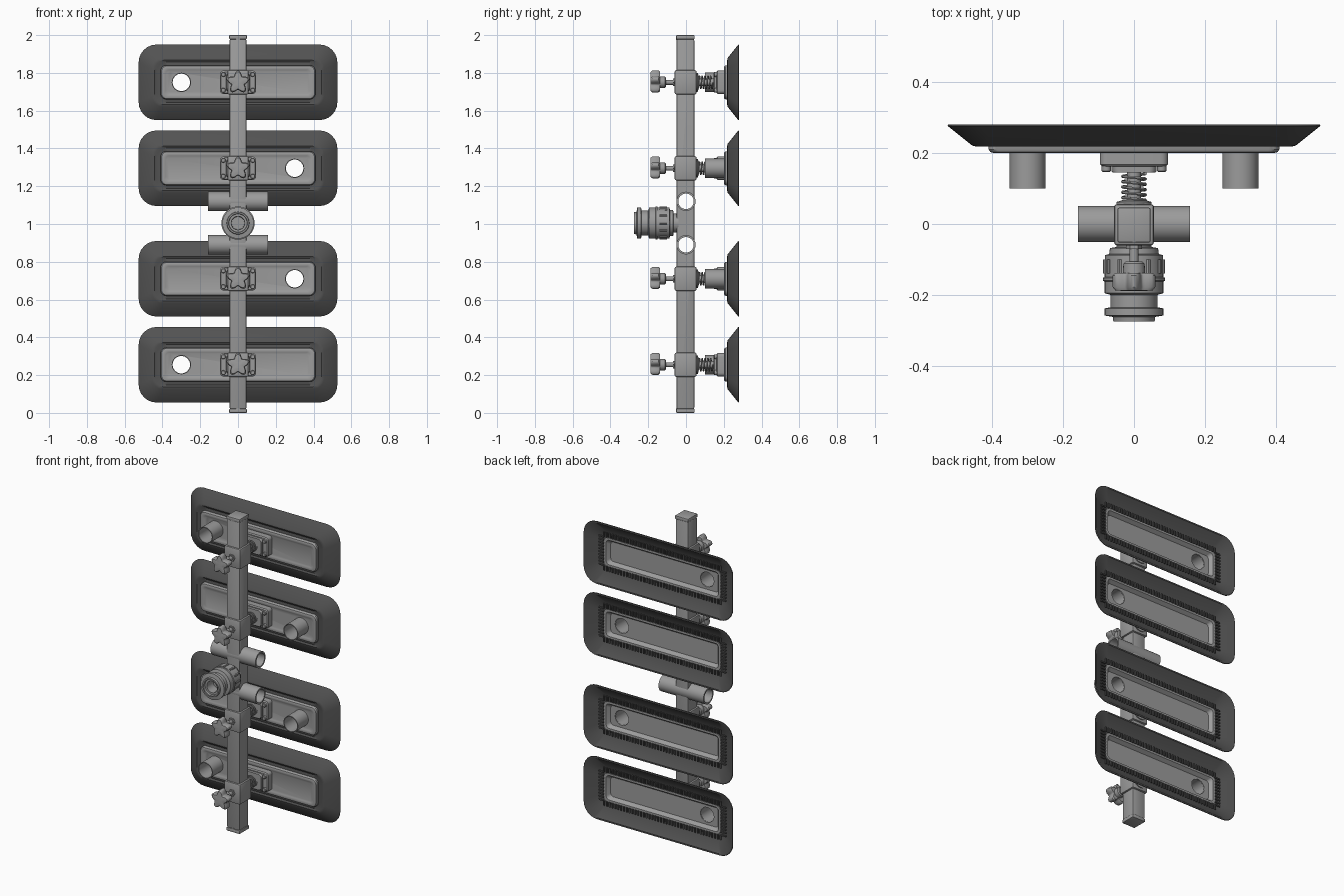
import bpy, bmesh, math
from math import sin, cos, pi

if "Cube" in bpy.data.objects:
    bpy.data.objects.remove(bpy.data.objects["Cube"])


def material(name, v):
    m = bpy.data.materials.new(name)
    m.diffuse_color = (v, v, v, 1)
    m.use_nodes = True
    m.node_tree.nodes["Principled BSDF"].inputs["Base Color"].default_value = m.diffuse_color
    return m


METAL = material("grey metal", 0.33)
RUBBER = material("dark rubber", 0.085)


def finish(name, bm, mat):
    bmesh.ops.recalc_face_normals(bm, faces=bm.faces)
    me = bpy.data.meshes.new(name)
    bm.to_mesh(me)
    bm.free()
    me.materials.append(mat)
    ob = bpy.data.objects.new(name, me)
    bpy.context.collection.objects.link(ob)
    return ob


def skin(name, rings, mat=METAL, closed=False):
    """Join equal rings of points; cap the ends or close the loop."""
    bm = bmesh.new()
    vs = [[bm.verts.new(p) for p in r] for r in rings]
    n = len(vs[0])
    for i in range(len(vs) if closed else len(vs) - 1):
        a, b = vs[i], vs[(i + 1) % len(vs)]
        for j in range(n):
            k = (j + 1) % n
            bm.faces.new((a[j], a[k], b[k], b[j]))
    if not closed:
        bm.faces.new(vs[0])
        bm.faces.new(vs[-1])
    return finish(name, bm, mat)


def lathe(name, profile, c, axis="Y", mat=METAL, closed=False, n=32):
    """Revolve (position, radius) pairs about an axis through c."""
    rings = []
    for t, r in profile:
        ring = []
        for j in range(n):
            u, v = r * cos(2 * pi * j / n), r * sin(2 * pi * j / n)
            ring.append((c[0] + u, t, c[2] + v) if axis == "Y" else (t, c[1] + u, c[2] + v))
        rings.append(ring)
    return skin(name, rings, mat, closed)


def tube(name, a, b, R, r, c, axis="Y"):
    return lathe(name, [(a, R), (b, R), (b, r), (a, r)], c, axis, closed=True)


def rounded(hx, hz, r, y, z0, seg=6):
    """Rounded rectangle in the xz plane."""
    pts = []
    for q, (sx, sz) in enumerate([(1, 1), (-1, 1), (-1, -1), (1, -1)]):
        for k in range(seg + 1):
            a = (q + k / seg) * pi / 2
            pts.append((sx * (hx - r) + r * cos(a), y, z0 + sz * (hz - r) + r * sin(a)))
    return pts


def box(name, c, size, bevel=0.0, mat=METAL):
    bm = bmesh.new()
    bmesh.ops.create_cube(bm, size=1)
    for v in bm.verts:
        v.co = [c[i] + v.co[i] * size[i] for i in range(3)]
    if bevel:
        bmesh.ops.bevel(bm, geom=bm.edges[:], offset=bevel, segments=2, profile=0.5, affect='EDGES')
    return finish(name, bm, mat)


def cut(ob, cutter):
    m = ob.modifiers.new("cut", 'BOOLEAN')
    m.operation, m.solver, m.object = 'DIFFERENCE', 'EXACT', cutter
    bpy.context.view_layer.objects.active = ob
    bpy.ops.object.modifier_apply(modifier=m.name)
    bpy.data.objects.remove(cutter)


def ribs(name, z0):
    """Short rubber ribs around the inside of the cup."""
    bm = bmesh.new()

    def rib(x, z, sx, sz):
        g = bmesh.ops.create_cube(bm, size=1)
        for v in g["verts"]:
            v.co = (x + v.co.x * sx, 0.236 + v.co.y * 0.012, z0 + z + v.co.z * sz)
    for s in (-1, 1):
        for i in range(42):
            rib(-0.41 + 0.02 * i, s * 0.107, 0.008, 0.03)
        for i in range(10):
            rib(s * 0.43, -0.09 + 0.02 * i, 0.034, 0.008)
    return finish(name, bm, RUBBER)


def suction_unit(z, hole_x):
    # flared rubber cup
    cup = [(0.39, 0.075, 0.03, 0.218), (0.43, 0.107, 0.05, 0.224), (0.442, 0.118, 0.055, 0.218),
           (0.456, 0.13, 0.06, 0.221), (0.526, 0.2, 0.095, 0.277), (0.524, 0.198, 0.094, 0.28),
           (0.515, 0.189, 0.088, 0.28), (0.452, 0.128, 0.058, 0.234), (0.405, 0.085, 0.032, 0.232),
           (0.39, 0.075, 0.03, 0.228)]
    skin("suction_lip", [rounded(a, b, r, y, z) for a, b, r, y in cup], RUBBER, True)
    ribs("lip_ribs", z)
    # backing tray with recessed rear and stepped front
    tray = [(0.375, 0.06, 0.018, 0.206), (0.385, 0.066, 0.02, 0.203), (0.395, 0.077, 0.022, 0.2),
            (0.405, 0.086, 0.028, 0.203), (0.41, 0.09, 0.03, 0.21), (0.41, 0.09, 0.03, 0.238),
            (0.395, 0.078, 0.022, 0.238), (0.378, 0.062, 0.018, 0.216)]
    plate = skin("backing_tray", [rounded(a, b, r, y, z) for a, b, r, y in tray])
    cut(plate, lathe("cutter", [(0.15, 0.047), (0.3, 0.047)], (hole_x, 0, z)))
    tube("hose_stub", 0.1, 0.212, 0.051, 0.046, (hole_x, 0, z))
    # bolted mounting flange
    skin("mount_flange", [rounded(a, b, 0.02, y, z) for a, b, y in
         [(0.09, 0.056, 0.162), (0.096, 0.062, 0.168), (0.096, 0.062, 0.21)]])
    skin("mount_pad", [rounded(a, 0.05, 0.02, y, z) for a, y in [(0.06, 0.145), (0.064, 0.15), (0.064, 0.18)]])
    for sx in (-1, 1):
        for sz in (-1, 1):
            lathe("flange_bolt", [(0.147, 0.01), (0.15, 0.013), (0.165, 0.013)],
                  (sx * 0.078, 0, z + sz * 0.042), n=12)
    # spring plunger
    lathe("plunger_pin", [(0.04, 0.02), (0.15, 0.02)], (0, 0, z), n=20)
    lathe("spring_seat", [(0.05, 0.05), (0.062, 0.05), (0.068, 0.03)], (0, 0, z), n=24)
    coil = []
    for i in range(101):
        t = i / 100
        a = t * 5 * 2 * pi
        coil.append([((0.032 + 0.0045 * cos(b)) * cos(a), 0.067 + 0.075 * t + 0.0045 * sin(b),
                      z + (0.032 + 0.0045 * cos(b)) * sin(a)) for b in [k * pi / 3 for k in range(6)]])
    skin("spring", coil)
    # clamp around the beam, with a five lobed knob
    box("clamp_block", (0, -0.002, z), (0.112, 0.116, 0.128), 0.008)
    lathe("knob_screw", [(-0.13, 0.013), (-0.05, 0.013)], (0, 0, z), n=16)
    lathe("screw_nut", [(-0.07, 0.022), (-0.055, 0.022)], (0, 0, z), n=6)
    lathe("knob_neck", [(-0.106, 0.024), (-0.112, 0.03), (-0.15, 0.032)], (0, 0, z), n=24)
    star = []
    for y, s in [(-0.138, 0.88), (-0.145, 1), (-0.178, 1), (-0.187, 0.88), (-0.189, 0.5)]:
        ring = []
        for j in range(60):
            a = 2 * pi * j / 60
            r = s * (0.051 + 0.012 * cos(5 * a))
            ring.append((r * sin(a), y, z + r * cos(a)))
        star.append(ring)
    skin("clamp_knob", star)


# four suction units on the beam
for z, x in [(1.75, -0.3), (1.295, 0.3), (0.71, 0.3), (0.255, -0.3)]:
    suction_unit(z, x)

# main beam with end caps
beam = box("main_beam", (0, -0.003, 1), (0.09, 0.094, 1.96), 0.008)
for z in (0.011, 1.989):
    box("end_cap", (0, -0.003, z), (0.094, 0.098, 0.022), 0.005)
    lathe("cap_pad", [(-0.052, 0.012), (0.0, 0.012)], (0, 0, z + (0.004 if z < 1 else -0.004)), n=16) \
        .scale = (1, 1, 1)

# cross tubes passing through the beam
for z in (1.12, 0.89):
    cut(beam, lathe("cutter", [(-0.3, 0.042), (0.3, 0.042)], (0, 0, z), "X"))
    tube("cross_tube", -0.158, 0.158, 0.051, 0.041, (0, 0, z), "X")

# hose coupling on the front
coupling = [(-0.04, 0.05), (-0.065, 0.05), (-0.068, 0.068), (-0.085, 0.07), (-0.088, 0.082),
            (-0.15, 0.083), (-0.152, 0.088), (-0.16, 0.088), (-0.162, 0.083), (-0.195, 0.083),
            (-0.2, 0.066), (-0.235, 0.066), (-0.238, 0.083), (-0.258, 0.083), (-0.262, 0.06),
            (-0.275, 0.058), (-0.275, 0.05), (-0.262, 0.048), (-0.262, 0.036), (-0.2, 0.034)]
lathe("hose_coupling", coupling, (0, 0, 1.005), n=40)
for k in range(12):
    a = k * pi / 6
    lathe("coupling_grip", [(-0.14, 0.007), (-0.1, 0.007)],
          (0.081 * cos(a), 0, 1.005 + 0.081 * sin(a)), n=8)

# smooth shading with sharp edges kept
bpy.ops.object.select_all(action='SELECT')
bpy.context.view_layer.objects.active = beam
bpy.ops.object.shade_smooth_by_angle(angle=math.radians(35))
